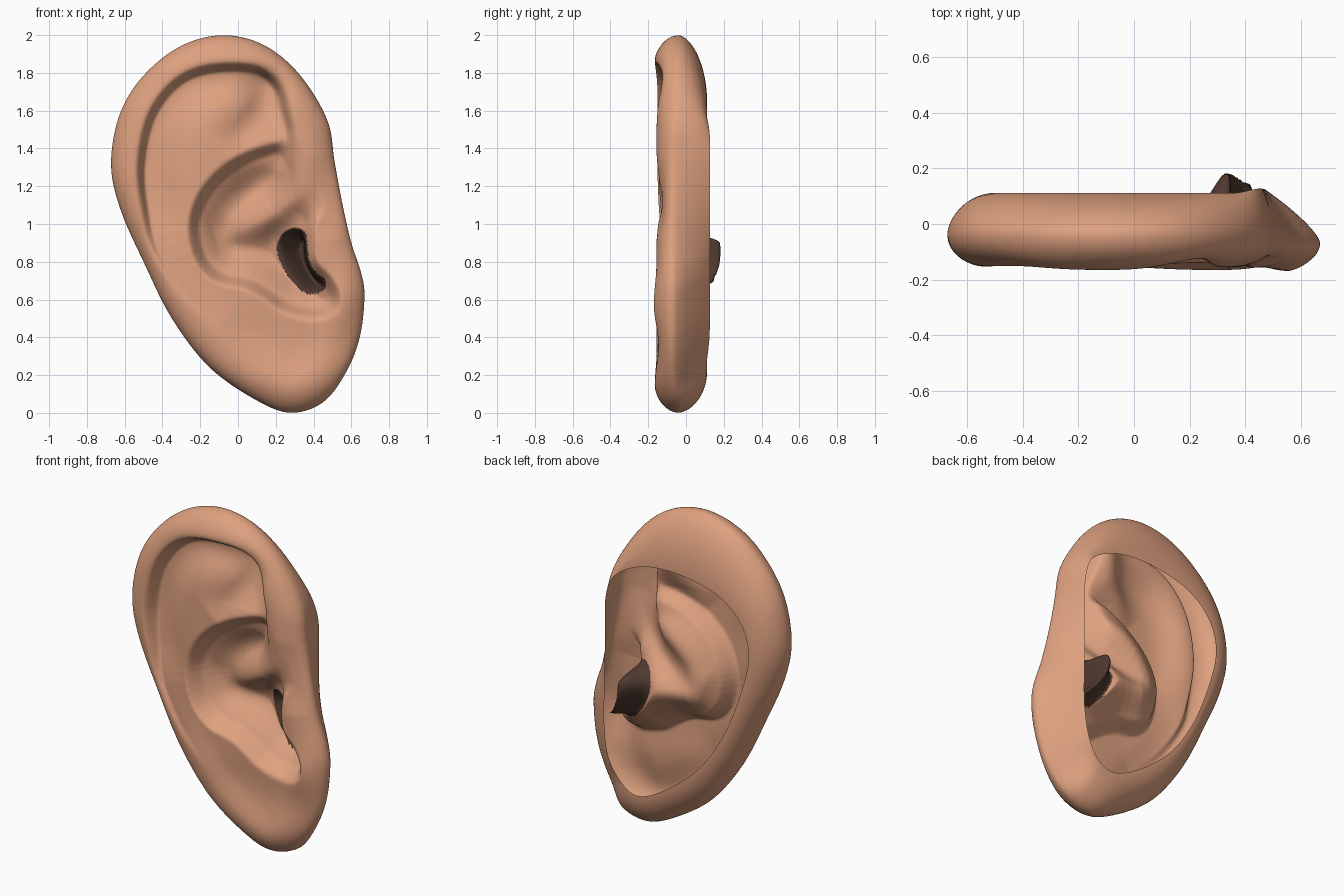
import bpy, math

if "Cube" in bpy.data.objects:
    bpy.data.objects.remove(bpy.data.objects["Cube"])

CX, CZ = 0.05, 0.95          # pole of the polar grid
N_ANG, N_RING, N_BACK = 280, 110, 16


def spline(pts, n=4, closed=True):
    """Catmull-Rom curve through points of any dimension."""
    m, out = len(pts), []
    for i in range(m if closed else m - 1):
        idx = [i - 1, i, i + 1, i + 2]
        idx = [k % m if closed else min(max(k, 0), m - 1) for k in idx]
        a, b, c, d = (pts[k] for k in idx)
        for j in range(n):
            t = j / n
            out.append(tuple(0.5 * (2 * q + (r - p) * t + (2 * p - 5 * q + 4 * r - s) * t * t
                                    + (3 * q - p - 3 * r + s) * t ** 3)
                             for p, q, r, s in zip(a, b, c, d)))
    if not closed:
        out.append(tuple(pts[-1]))
    return out


def segments(pts, closed):
    m = len(pts)
    segs = []
    for i in range(m if closed else m - 1):
        a, b = pts[i], pts[(i + 1) % m]
        dx, dz = b[0] - a[0], b[1] - a[1]
        segs.append((a[0], a[1], dx, dz, 1 / max(dx * dx + dz * dz, 1e-9), a[-1], b[-1]))
    return segs


def nearest(segs, x, z):
    """Distance, side (+ is left of travel) and strength at the nearest point."""
    best = (9, 0, 0)
    bd = 9e9
    for ax, az, dx, dz, inv, sa, sb in segs:
        px, pz = x - ax, z - az
        t = (px * dx + pz * dz) * inv
        t = 0 if t < 0 else 1 if t > 1 else t
        ex, ez = px - t * dx, pz - t * dz
        d = ex * ex + ez * ez
        if d < bd:
            bd = d
            best = (d, dx * pz - dz * px, sa + t * (sb - sa))
    return math.sqrt(best[0]), best[1], best[2]


def depth_inside(segs, x, z):
    """Signed distance to a closed loop, positive inside."""
    inside = False
    for ax, az, dx, dz, *_ in segs:
        if (az > z) != (az + dz > z) and x < ax + dx * (z - az) / dz:
            inside = not inside
    d = nearest(segs, x, z)[0]
    return d if inside else -d


def stroke(segs, x, z, w_left, w_right):
    d, side, s = nearest(segs, x, z)
    w = w_left if side > 0 else w_right
    return s * math.exp(-(d / w) ** 2)


def smooth(t):
    t = min(max(t, 0), 1)
    return t * t * (3 - 2 * t)


def bump(v, centre, width):
    return math.exp(-((v - centre) / width) ** 2)


def polar(pts):
    """Radius of a closed loop as a function of angle round the pole."""
    tab = sorted((math.atan2(p[1] - CZ, p[0] - CX), math.hypot(p[0] - CX, p[1] - CZ)) for p in pts)
    tab = [(tab[-1][0] - math.tau, tab[-1][1])] + tab + [(tab[0][0] + math.tau, tab[0][1])]

    def radius(a):
        for (a0, r0), (a1, r1) in zip(tab, tab[1:]):
            if a0 <= a <= a1:
                return r0 + (r1 - r0) * (a - a0) / max(a1 - a0, 1e-9)
    return radius


# Outline of the ear and of the opening at the back
outline = [(-.07, 2), (.1, 1.965), (.25, 1.87), (.38, 1.72), (.48, 1.53), (.51, 1.34), (.55, 1.12),
           (.6, .9), (.65, .75), (.67, .62), (.645, .4), (.57, .21), (.45, .055), (.28, 0),
           (.1, .065), (-.15, .24), (-.35, .5), (-.5, .8), (-.62, 1.07), (-.672, 1.3),
           (-.64, 1.54), (-.55, 1.725), (-.4, 1.88), (-.24, 1.97)]
opening = [(-.05, 1.64), (.2, 1.63), (.39, 1.54), (.455, 1.4), (.46, 1.2), (.46, .9), (.46, .55),
           (.41, .34), (.28, .22), (.1, .28), (-.15, .48), (-.33, .74), (-.45, 1.04), (-.5, 1.27),
           (-.45, 1.45), (-.3, 1.58)]
# Bowl of the ear and the dark canal
bowl = [(.23, 1.41), (.05, 1.36), (-.1, 1.26), (-.2, 1.13), (-.24, .98), (-.2, .81), (-.1, .71),
        (.05, .675), (.15, .62), (.25, .555), (.4, .52), (.5, .55), (.52, .62), (.47, .71),
        (.39, .8), (.38, .95), (.4, 1.08), (.36, 1.22), (.3, 1.35)]
canal = [(.3, .975), (.355, .95), (.37, .82), (.41, .74), (.46, .7), (.45, .65), (.37, .635),
         (.29, .7), (.23, .79), (.21, .88), (.24, .95)]
# Creases and ridges: x, z, strength
fold = [(-.1, .47, 0), (-.28, .65, .2), (-.42, .87, .45), (-.47, 1.08, .85), (-.49, 1.3, 1),
        (-.445, 1.54, 1), (-.34, 1.7, 1), (-.2, 1.785, 1), (0, 1.805, 1), (.12, 1.78, 1),
        (.195, 1.7, 1), (.23, 1.58, .9), (.255, 1.45, .6), (.22, 1.28, 0)]
crus = [(.42, 1.4, 1), (.34, 1.2, 1), (.25, 1.1, .9), (.12, 1.02, .65), (-.02, .965, .35),
        (-.12, .93, 0)]
fossa = [(.15, 1.72, 1), (.1, 1.6, 1), (.02, 1.48, .7), (-.08, 1.38, 0)]
lobe_dent = [(-.08, .45, 0), (.1, .43, 1), (.3, .38, 1), (.45, .36, 1), (.6, .36, .8)]
cheek_dent = [(.44, 1.35, 0), (.45, 1.2, 1), (.48, 1.05, 1), (.5, .92, 0)]

edge_pts, open_pts = spline(outline, 8), spline(opening, 8)
r_edge, r_open = polar(edge_pts), polar(open_pts)
S_EDGE = segments(spline(outline, 3), True)
S_BOWL = segments(spline(bowl, 4), True)
S_CANAL = segments(spline(canal, 3), True)
S_FOLD, S_CRUS, S_FOSSA, S_LOBE, S_CHEEK = (segments(spline(c, 3, False), False)
                                            for c in (fold, crus, fossa, lobe_dent, cheek_dent))


def mid_y(x):
    return -0.04 - 0.03 * smooth((x - .4) / .2)


def near_canal(x, z):
    return abs(x - .34) < .2 and abs(z - .8) < .25


def front_point(x, z):
    edge = nearest(S_EDGE, x, z)[0]
    # rim, fuller at the top, the lobe and the front flap
    y = -0.156 + 0.012 * smooth((edge - .15) / .15)
    y -= 0.012 * bump(z, 1.87, .1) + 0.01 * bump(z, .14, .12)
    y -= 0.018 * bump(x, .56, .1) * bump(z, .58, .13)
    # rolled rim, fossa and shallow dents
    y += 0.088 * stroke(S_FOLD, x, z, .03, .15)
    y += 0.055 * stroke(S_FOSSA, x, z, .11, .11)
    y += 0.01 * stroke(S_LOBE, x, z, .12, .12)
    y += 0.02 * stroke(S_CHEEK, x, z, .09, .09)
    # bowl, divided by the root of the rim
    d = depth_inside(S_BOWL, x, z)
    if d > -.12:
        w = .075 + .1 * smooth((x - .18) / .15) * smooth((z - 1) / .1)
        drop = 0.085 * smooth((d + w * .45) / w) + 0.135 * smooth(d / .22)
        y += drop * (1 - 0.75 * stroke(S_CRUS, x, z, .1, .15))
    y = min(y, .1)
    # round over at the outer edge
    e = min(edge / .155, 1)
    m = mid_y(x)
    y = m + (y - m) * math.sqrt(1 - (1 - e) ** 2)
    # canal, slanting in behind the front flap
    if near_canal(x, z):
        c = smooth(depth_inside(S_CANAL, x, z) / .072)
        y += (.182 - y) * c
        x += .045 * c
    return x, y, z


verts, faces = [front_point(CX, CZ)], []
angles = [-math.pi + math.tau * (i + .5) / N_ANG for i in range(N_ANG)]
rays = [(math.cos(a), math.sin(a), r_edge(a), r_open(a)) for a in angles]

# Front sheet, ring by ring out to the edge
dark = set()
for k in range(1, N_RING + 1):
    t = 1 - (1 - k / N_RING) ** 1.35
    for c, s, re, ro in rays:
        x, z = CX + c * re * t, CZ + s * re * t
        if near_canal(x, z) and depth_inside(S_CANAL, x, z) > -.002:
            dark.add(len(verts))
        verts.append((x, mid_y(x), z) if k == N_RING else front_point(x, z))

# Back sheet, from the edge in to the opening
for k in range(1, N_BACK + 1):
    a = k / N_BACK * math.pi / 2
    for c, s, re, ro in rays:
        xe, xo = CX + c * re, CX + c * ro
        flat = smooth((xe - .42) / .12)
        h = math.sin(a) ** 1.15 * (1 - flat) + (0.7 * (1 - math.cos(a)) + .3 * math.sin(a)) * flat
        r = re + (ro - re) * (1 - math.cos(a))
        yb = 0.112 + 0.018 * smooth((xo - .36) / .1)
        verts.append((CX + c * r, mid_y(xe) + (yb - mid_y(xe)) * h, CZ + s * r))

for i in range(N_ANG):
    faces.append((1 + (i + 1) % N_ANG, 1 + i, 0))
for k in range(N_RING + N_BACK - 1):
    a, b = 1 + k * N_ANG, 1 + (k + 1) * N_ANG
    for i in range(N_ANG):
        j = (i + 1) % N_ANG
        faces.append((a + j, b + j, b + i, a + i))

mesh = bpy.data.meshes.new("ear")
mesh.from_pydata(verts, [], faces)
ear = bpy.data.objects.new("ear", mesh)
bpy.context.collection.objects.link(ear)

# Colours: skin, with a dark canal
for name, col in (("skin", (.73, .355, .212, 1)), ("dark canal", (.078, .041, .03, 1))):
    mat = bpy.data.materials.new(name)
    mat.diffuse_color = col
    mat.use_nodes = True
    mat.node_tree.nodes["Principled BSDF"].inputs["Base Color"].default_value = mat.diffuse_color
    mesh.materials.append(mat)
for p in mesh.polygons:
    p.use_smooth = True
    p.material_index = int(sum(v in dark for v in p.vertices) >= 2)
# the front sheet should face forwards
if sum(p.normal.y * p.area for p in mesh.polygons if p.index < N_ANG * N_RING) > 0:
    mesh.flip_normals()

# Soften the sculpted creases
soft = ear.modifiers.new("soften", 'SMOOTH')
soft.factor = 0.5
soft.iterations = 3
